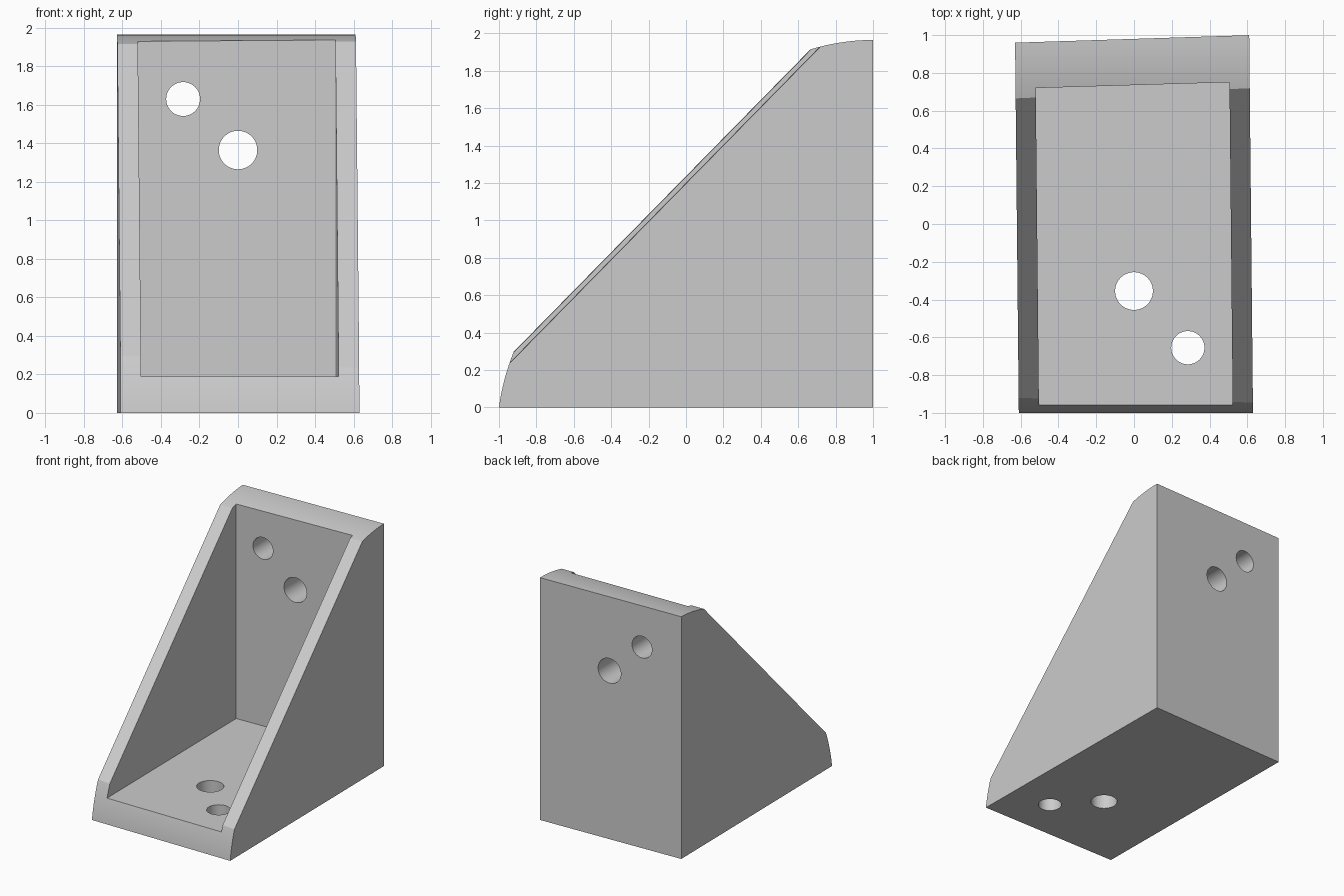
import bpy
import bmesh
from mathutils import Vector, Matrix

default = bpy.data.objects.get("Cube")
if default:
    bpy.data.objects.remove(default, do_unlink=True)

# Slight skew of the side walls and of the upright wall
SIDE_SKEW, BACK_SKEW = -0.01, 0.032


def finish(bm, name):
    """Turn a bmesh into a scene object with outward normals."""
    bmesh.ops.recalc_face_normals(bm, faces=bm.faces)
    mesh = bpy.data.meshes.new(name)
    bm.to_mesh(mesh)
    bm.free()
    obj = bpy.data.objects.new(name, mesh)
    bpy.context.collection.objects.link(obj)
    return obj


def trim(bm, point, normal):
    """Cut away everything on the normal side of a plane and cap it."""
    geom = bm.verts[:] + bm.edges[:] + bm.faces[:]
    cut = bmesh.ops.bisect_plane(bm, geom=geom, plane_co=point, plane_no=normal,
                                 dist=1e-6, clear_outer=True)
    edges = [e for e in cut["geom_cut"] if isinstance(e, bmesh.types.BMEdge)]
    bmesh.ops.contextual_create(bm, geom=edges)


def bracket_body():
    """Side profile with curved toe and crown, trimmed by slightly skewed planes."""
    steps = 16
    toe = [0.45 * i / steps for i in range(steps + 1)]
    crown = [0.55 * i / steps for i in range(steps + 1)]
    profile = [(-1 + 0.13 * z + 0.45 * z * z, z) for z in toe]
    profile += [(1 - d, 1.965 - 0.45 * d * d) for d in reversed(crown)]
    profile += [(1.1, 1.965), (1.1, 0)]
    bm = bmesh.new()
    face = bm.faces.new([bm.verts.new((-0.8, y, z)) for y, z in profile])
    ext = bmesh.ops.extrude_face_region(bm, geom=[face])
    moved = [v for v in ext["geom"] if isinstance(v, bmesh.types.BMVert)]
    bmesh.ops.translate(bm, verts=moved, vec=(1.6, 0, 0))
    bmesh.ops.recalc_face_normals(bm, faces=bm.faces)
    for s in (-1, 1):
        trim(bm, (s * 0.62, 0, 0), Vector((s, -s * SIDE_SKEW, 0)))
    trim(bm, (0, 0.98, 0), Vector((-BACK_SKEW, 1, 0)))
    trim(bm, (0, 0, 1.217), Vector((BACK_SKEW, -1.0185, 1)))
    return finish(bm, "corner_bracket")


def pocket_cutter():
    """Hollow between the two side walls, floor and upright wall."""
    bm = bmesh.new()
    bmesh.ops.create_cube(bm, size=1)
    for v in bm.verts:
        s = 1 if v.co.x > 0 else -1
        y = 0.735 + 0.03 * s * 0.51 if v.co.y > 0 else -1.3
        v.co = (s * 0.513 + SIDE_SKEW * y, y, 2.3 if v.co.z > 0 else 0.19)
    return finish(bm, "pocket_cutter")


def hole_cutter(center, radius, upright):
    """Round bolt hole along z, or along y for the upright wall."""
    bm = bmesh.new()
    turn = Matrix.Rotation(1.5707963, 4, "X") if upright else Matrix()
    bmesh.ops.create_cone(bm, cap_ends=True, segments=48, radius1=radius,
                          radius2=radius, depth=0.7,
                          matrix=Matrix.Translation(center) @ turn)
    return finish(bm, "hole_cutter")


bracket = bracket_body()
cutters = [
    pocket_cutter(),
    hole_cutter((0, -0.355, 0), 0.1, False),
    hole_cutter((0.285, -0.655, 0), 0.088, False),
    hole_cutter((0, 0.9, 1.365), 0.1, True),
    hole_cutter((-0.285, 0.9, 1.63), 0.088, True),
]

# Cut the pocket and bolt holes, then drop the cutters
bpy.ops.object.select_all(action="DESELECT")
bracket.select_set(True)
bpy.context.view_layer.objects.active = bracket
for cutter in cutters:
    cutter.hide_render = True
    mod = bracket.modifiers.new("cut", "BOOLEAN")
    mod.operation, mod.solver, mod.object = "DIFFERENCE", "EXACT", cutter
    bpy.ops.object.modifier_apply(modifier=mod.name)
    bpy.data.objects.remove(cutter, do_unlink=True)

# Plain grey finish
grey = bpy.data.materials.new("plain_grey")
grey.use_nodes = True
color = (0.6, 0.6, 0.6, 1)
grey.diffuse_color = color
grey.node_tree.nodes["Principled BSDF"].inputs["Base Color"].default_value = color
bracket.data.materials.clear()
bracket.data.materials.append(grey)

# Smooth the curves and hole walls, keep the corners crisp
bpy.ops.object.shade_smooth_by_angle(angle=0.35)
